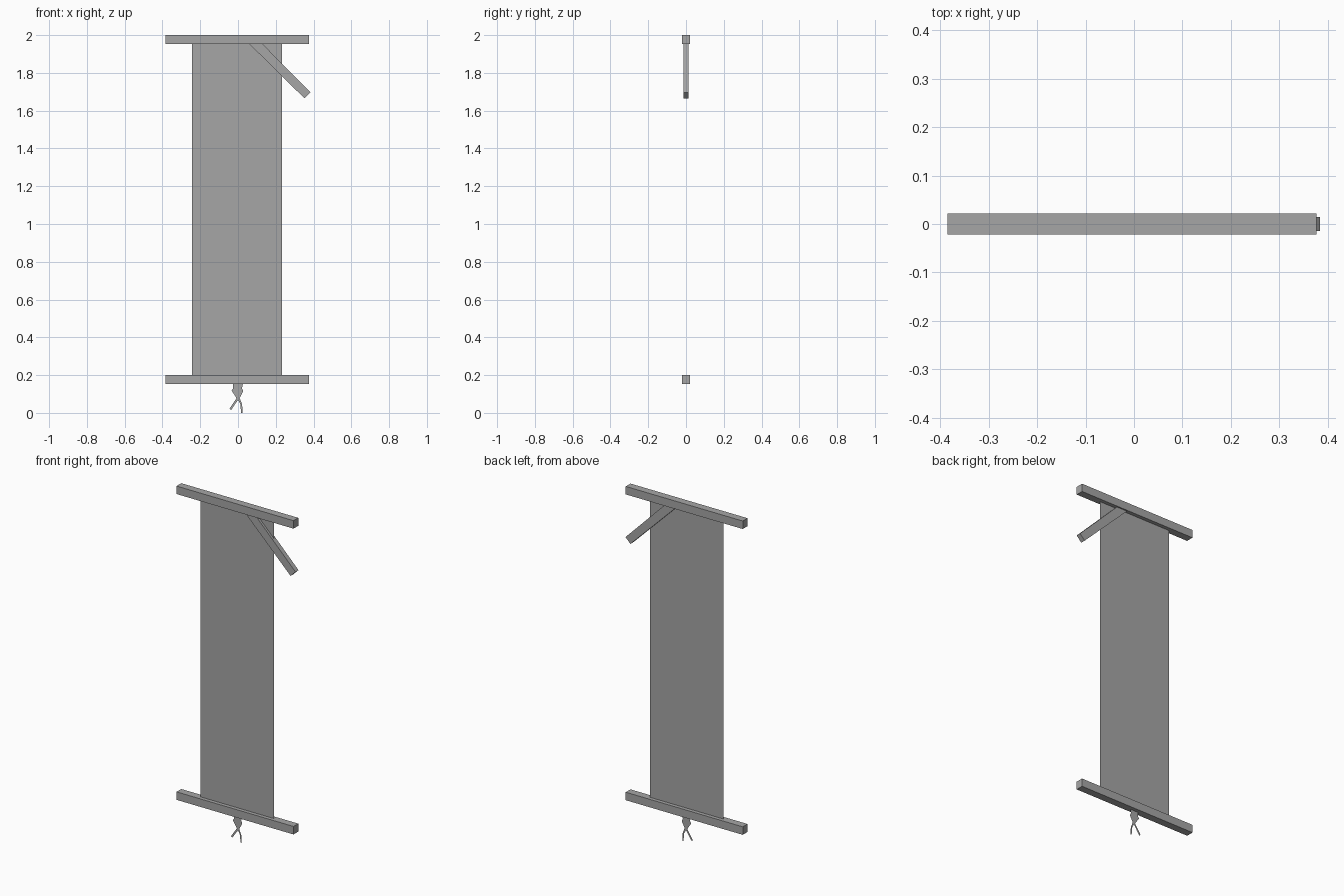
import bpy
import bmesh

cube = bpy.data.objects.get("Cube")
if cube:
    bpy.data.objects.remove(cube, do_unlink=True)

grey = bpy.data.materials.new("plain grey")
grey.use_nodes = True
grey.diffuse_color = (0.38, 0.38, 0.38, 1)
grey.node_tree.nodes["Principled BSDF"].inputs["Base Color"].default_value = grey.diffuse_color


def panel(name, outlines, half_depth=0.0):
    """Flat faces from (x, z) outlines, turned into a solid if given a depth."""
    bm = bmesh.new()
    for outline in outlines:
        face = bm.faces.new([bm.verts.new((x, -half_depth, z)) for x, z in outline])
        if half_depth:
            grown = bmesh.ops.extrude_face_region(bm, geom=[face], use_keep_orig=True)
            verts = [v for v in grown["geom"] if isinstance(v, bmesh.types.BMVert)]
            bmesh.ops.translate(bm, verts=verts, vec=(0, 2 * half_depth, 0))
    bmesh.ops.recalc_face_normals(bm, faces=bm.faces)
    mesh = bpy.data.meshes.new(name)
    bm.to_mesh(mesh)
    bm.free()
    mesh.materials.append(grey)
    obj = bpy.data.objects.new(name, mesh)
    bpy.context.collection.objects.link(obj)
    return obj


def rect(x0, x1, z0, z1):
    return [(x0, z0), (x1, z0), (x1, z1), (x0, z1)]


# Square rods holding the cloth
for name, z in (("top_rod", 1.953), ("bottom_rod", 0.153)):
    panel(name, [rect(-0.385, 0.377, z, z + 0.047)], 0.022)

# Thin hanging cloth
panel("cloth", [rect(-0.243, 0.233, 0.18, 1.97)])

# Slanted arm under the top rod
panel("slanted_arm", [[(0.05, 1.963), (0.352, 1.665), (0.384, 1.697), (0.12, 1.963)]], 0.014)

# Flat tassel: knot with two tails
knot = [(-0.026, 0.155), (0.026, 0.155), (0.021, 0.13), (0.028, 0.115),
        (0.008, 0.078), (-0.008, 0.078), (-0.034, 0.118), (-0.026, 0.13)]
left_tail = [(-0.006, 0.08), (0.008, 0.08), (-0.036, 0.016), (-0.046, 0.021)]
right_tail = [(-0.006, 0.08), (0.008, 0.08), (0.022, 0.045), (0.024, 0.0),
              (0.016, 0.0), (0.013, 0.045)]
panel("tassel", [knot, left_tail, right_tail])
